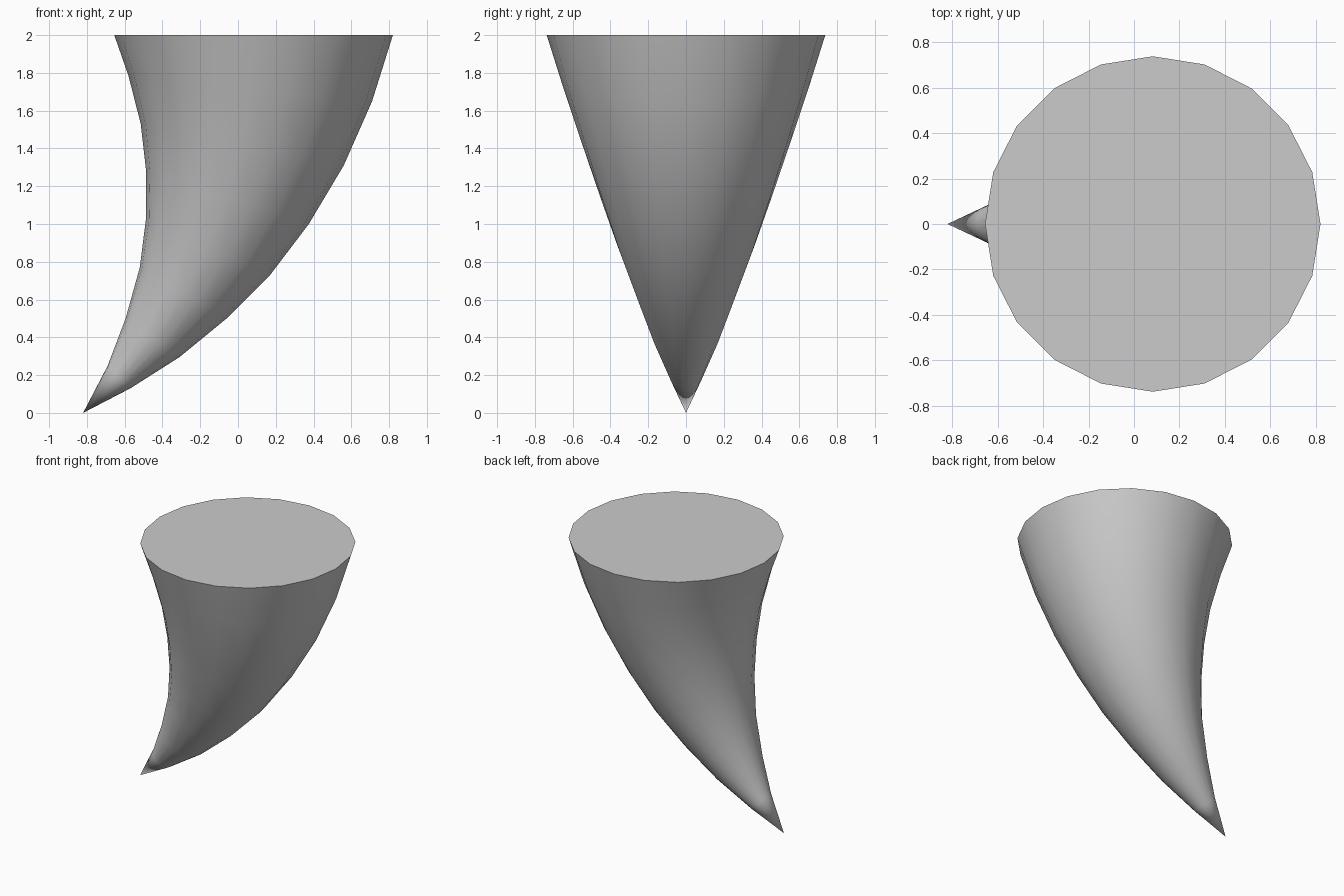
import bpy, bmesh, math
from mathutils import Vector

if "Cube" in bpy.data.objects:
    bpy.data.objects.remove(bpy.data.objects["Cube"], do_unlink=True)

# Grey material
grey = bpy.data.materials.new("plain grey")
grey.use_nodes = True
colour = (0.6, 0.6, 0.6, 1)
grey.diffuse_color = colour
grey.node_tree.nodes["Principled BSDF"].inputs["Base Color"].default_value = colour

SIDES = 20
# Inner and outer curve of the horn, (x, z) from the wide end to the tip
inner = [(-.655, 2), (-.58, 1.785), (-.515, 1.53), (-.487, 1.285),
         (-.487, 1.03), (-.52, .77), (-.595, .5), (-.69, .25)]
outer = [(.82, 2), (.71, 1.65), (.56, 1.31), (.375, 1),
         (.17, .73), (-.06, .5), (-.31, .295), (-.57, .13)]
tip_point = (-.82, 0, 0)

# Curved horn: tilted rings spanning the two curves, joined to a tip
bm = bmesh.new()
rings = []
for (xi, zi), (xo, zo) in zip(inner, outer):
    a, b = Vector((xi, 0, zi)), Vector((xo, 0, zo))
    centre, arm = (a + b) / 2, (b - a) / 2
    side = Vector((0, arm.length, 0))
    ring = []
    for i in range(SIDES):
        angle = math.tau * i / SIDES
        ring.append(bm.verts.new(centre + arm * math.cos(angle) + side * math.sin(angle)))
    rings.append(ring)

tip = bm.verts.new(tip_point)
bm.faces.new(rings[0])  # flat cap
for i in range(SIDES):
    j = (i + 1) % SIDES
    for upper, lower in zip(rings, rings[1:]):
        bm.faces.new((upper[i], lower[i], lower[j], upper[j]))
    bm.faces.new((rings[-1][i], tip, rings[-1][j]))
bmesh.ops.recalc_face_normals(bm, faces=bm.faces)

mesh = bpy.data.meshes.new("horn")
bm.to_mesh(mesh)
bm.free()
mesh.materials.append(grey)
horn = bpy.data.objects.new("horn", mesh)
bpy.context.collection.objects.link(horn)

# Smooth sides with a sharp rim
bpy.ops.object.select_all(action='DESELECT')
horn.select_set(True)
bpy.context.view_layer.objects.active = horn
bpy.ops.object.shade_smooth_by_angle(angle=math.radians(40))
